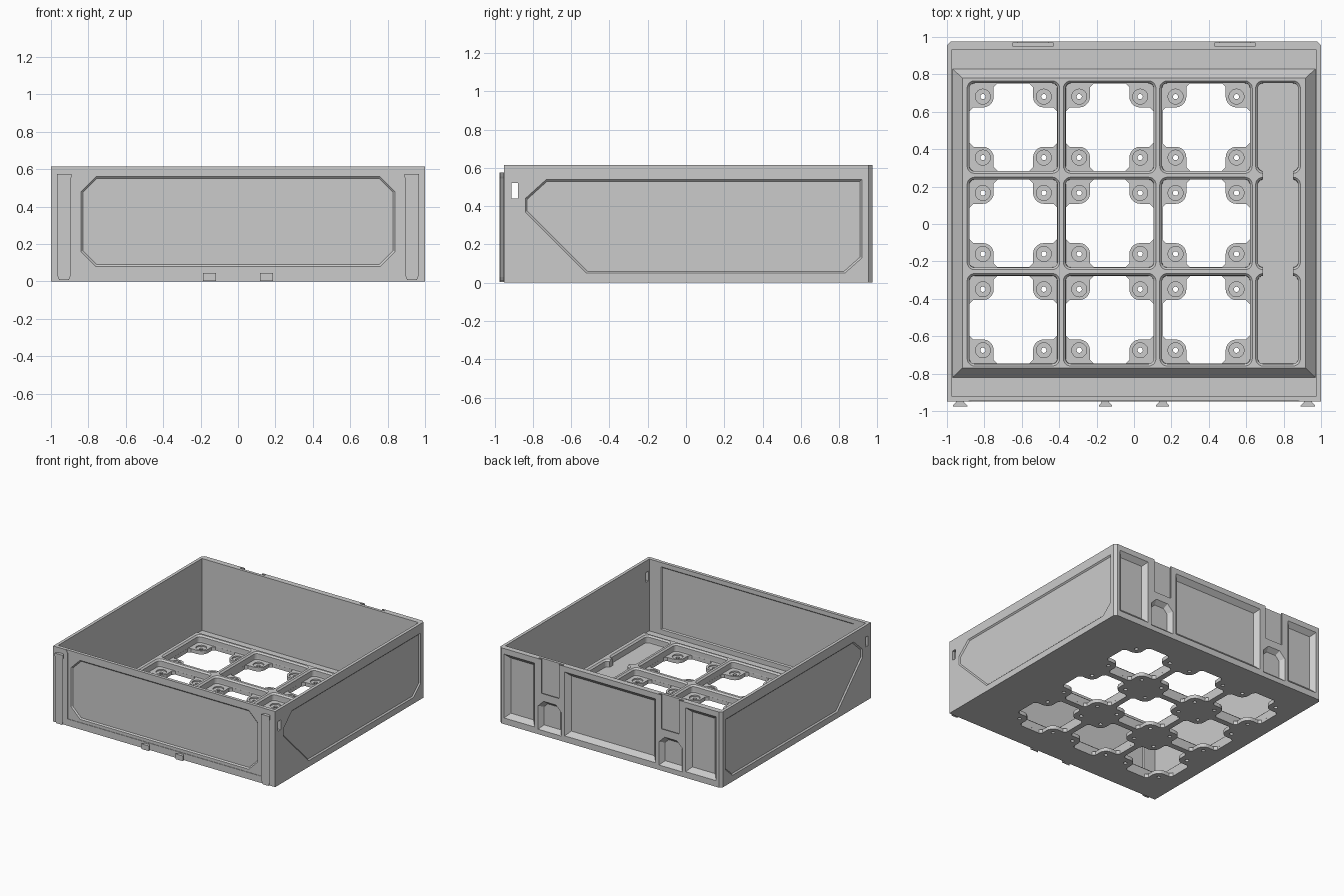
import bpy, bmesh, math

if "Cube" in bpy.data.objects:
    bpy.data.objects.remove(bpy.data.objects["Cube"])

H, FLOOR, DECK = 0.615, 0.03, 0.088
PITCH, CELL = 0.515, 0.2475
AXES = {'x': lambda u, v, d: (d, u, v),
        'y': lambda u, v, d: (u, d, v),
        'z': lambda u, v, d: (u, v, d)}


def loft(name, sections, axis='z'):
    """Closed solid through (outline, depth) sections along an axis."""
    bm = bmesh.new()
    rings = [[bm.verts.new(AXES[axis](u, v, d)) for u, v in pts] for pts, d in sections]
    n = len(rings[0])
    for a, b in zip(rings, rings[1:]):
        for i in range(n):
            j = (i + 1) % n
            bm.faces.new((a[i], a[j], b[j], b[i]))
    bm.faces.new(rings[0][::-1])
    bm.faces.new(rings[-1])
    bmesh.ops.recalc_face_normals(bm, faces=bm.faces)
    me = bpy.data.meshes.new(name)
    bm.to_mesh(me)
    bm.free()
    ob = bpy.data.objects.new(name, me)
    bpy.context.scene.collection.objects.link(ob)
    return ob


def rect(x0, x1, y0, y1, cut=0.0):
    """Rectangle, optionally with cut corners."""
    if not cut:
        return [(x0, y0), (x1, y0), (x1, y1), (x0, y1)]
    c = cut
    return [(x0 + c, y0), (x1 - c, y0), (x1, y0 + c), (x1, y1 - c),
            (x1 - c, y1), (x0 + c, y1), (x0, y1 - c), (x0, y0 + c)]


def rounded(cx, cy, hx, hy, r, seg=5):
    pts = []
    for k, (sx, sy) in enumerate(((1, 1), (-1, 1), (-1, -1), (1, -1))):
        for i in range(seg + 1):
            a = math.pi / 2 * (k + i / seg)
            pts.append((cx + sx * (hx - r) + r * math.cos(a), cy + sy * (hy - r) + r * math.sin(a)))
    return pts


def circle(cx, cy, r, n=24):
    return [(cx + r * math.cos(2 * math.pi * i / n), cy + r * math.sin(2 * math.pi * i / n)) for i in range(n)]


def inset(pts, d):
    """Mitred inset of a counter-clockwise outline."""
    out, n = [], len(pts)
    for i in range(n):
        (ax, ay), (bx, by), (cx, cy) = pts[i - 1], pts[i], pts[(i + 1) % n]
        l1, l2 = math.hypot(bx - ax, by - ay), math.hypot(cx - bx, cy - by)
        n1, n2 = (-(by - ay) / l1, (bx - ax) / l1), (-(cy - by) / l2, (cx - bx) / l2)
        k = d / (1 + n1[0] * n2[0] + n1[1] * n2[1])
        out.append((bx + k * (n1[0] + n2[0]), by + k * (n1[1] + n2[1])))
    return out


def pocket(pts, surface, depth, axis, out, bevel):
    """Bevel-edged pocket cutter entering from side `out` (+1 or -1)."""
    return loft('cutter', [(pts, surface + out * 0.02), (pts, surface),
                           (inset(pts, bevel), surface - out * depth)], axis)


def cut(target, cutters):
    """Subtract a group of disjoint cutters and discard them."""
    bm = bmesh.new()
    for c in cutters:
        bm.from_mesh(c.data)
        bpy.data.objects.remove(c)
    me = bpy.data.meshes.new('cutter')
    bm.to_mesh(me)
    bm.free()
    tool = bpy.data.objects.new('cutter', me)
    tool.hide_render = True
    bpy.context.scene.collection.objects.link(tool)
    mod = target.modifiers.new('cut', 'BOOLEAN')
    mod.operation, mod.solver, mod.object = 'DIFFERENCE', 'EXACT', tool
    bpy.context.view_layer.update()
    dg = bpy.context.evaluated_depsgraph_get()
    result = bpy.data.meshes.new_from_object(target.evaluated_get(dg))
    target.modifiers.clear()
    target.data = result
    bpy.data.objects.remove(tool)


# Outer tray with chamfered rear corners, hollowed out
foot = [(-1, -0.95), (1, -0.95), (1, 0.955), (0.98, 0.975), (-0.98, 0.975), (-1, 0.955)]
tray = loft('tray_body', [(foot, 0), (foot, H)])
inner = rect(-0.975, 0.975, -0.92, 0.93)
cut(tray, [loft('cutter', [(inner, FLOOR), (inner, 1)])])

# Recessed panels on both side walls
side = [(-0.84, 0.37), (-0.52, 0.05), (0.83, 0.05), (0.92, 0.13), (0.92, 0.54), (-0.73, 0.54), (-0.84, 0.44)]
cut(tray, [pocket(side, s, 0.01, 'x', s, 0.01) for s in (1, -1)])

# Front wall: shallow framed step, cut-corner panel, inner recess
step = [(-0.87, 0.055), (0.87, 0.055), (0.87, 0.59), (0.90, 0.64), (-0.90, 0.64), (-0.87, 0.59)]
cut(tray, [loft('cutter', [(step, -1), (step, -0.946)], 'y')])
cut(tray, [pocket(rect(-0.84, 0.84, 0.08, 0.56, 0.08), -0.946, 0.009, 'y', -1, 0.01)])
cut(tray, [pocket(rect(-0.87, 0.87, 0.07, 0.58), -0.92, 0.008, 'y', 1, 0.008)])

# Latch slots through the side walls near the front corners
slot = rect(-0.912, -0.878, 0.44, 0.52)
cut(tray, [loft('cutter', [(slot, s * 0.95), (slot, s * 1.05)], 'x') for s in (1, -1)])

# Rear wall pockets and hanger slots
rear = [pocket(rect(-0.41, 0.41, 0.05, 0.57), 0.975, 0.035, 'y', 1, 0.035)]
for s in (1, -1):
    def span(a, b):
        return sorted((s * a, s * b))
    rear.append(pocket(rect(*span(0.68, 0.955), 0.05, 0.57), 0.975, 0.035, 'y', 1, 0.035))
    a, b = span(0.44, 0.65)
    arch = [(a, 0.04), (b, 0.04), (b, 0.23), (b - 0.05, 0.28), (a + 0.05, 0.28), (a, 0.23)]
    rear.append(pocket(arch, 0.975, 0.035, 'y', 1, 0.03))
    narrow, wide = rect(*span(0.46, 0.62), 0.34, 0.7), rect(*span(0.43, 0.65), 0.33, 0.7)
    rear.append(loft('cutter', [(narrow, 1.0), (narrow, 0.968), (wide, 0.968), (wide, 0.953)], 'y'))
cut(tray, rear)

# Floor openings (cross shaped) and stepped screw holes under every cell
cells = [(-0.645 + PITCH * i, 0.003 + PITCH * (j - 1)) for i in range(3) for j in range(3)]
arc = [(0.163 - 0.058 * math.cos(t), 0.163 - 0.058 * math.sin(t))
       for t in [math.pi / 2 * (1 - i / 5) for i in range(6)]]
quad = [(0.234, 0.085), (0.214, 0.105)] + arc + [(0.105, 0.214), (0.085, 0.234)]
cross = []
for k in range(4):
    c, s = round(math.cos(k * math.pi / 2)), round(math.sin(k * math.pi / 2))
    cross += [(c * x - s * y, s * x + c * y) for x, y in quad]
holes = []
for cx, cy in cells:
    pts = [(cx + x, cy + y) for x, y in cross]
    holes.append(loft('cutter', [(pts, -0.05), (pts, 0.06)]))
    for sx in (-1, 1):
        for sy in (-1, 1):
            px, py = cx + sx * 0.163, cy + sy * 0.163
            big, small = circle(px, py, 0.04), circle(px, py, 0.014)
            holes.append(loft('cutter', [(small, -0.05), (small, 0.02), (big, 0.02), (big, 0.06)]))
cut(tray, holes)

# Raised grid frame with sloped outer sides
base, top = rect(-0.97, 0.97, -0.82, 0.83), rect(-0.918, 0.918, -0.77, 0.78)
grid = loft('grid_frame', [(base, 0.02), (base, FLOOR), (top, DECK)])
wells = []


def well(cx, cy, hx, hy):
    ring = [rounded(cx, cy, hx - d, hy - d, 0.04 - d) for d in (0, 0.012, 0.012, 0.015)]
    wells.append(loft('cutter', [(ring[0], DECK + 0.02), (ring[0], DECK), (ring[1], DECK - 0.012),
                                 (ring[2], 0.042), (ring[3], 0.0)]))


for cx, cy in cells:
    well(cx, cy, CELL, CELL)
for j in (-1, 0, 1):
    well(0.77, 0.003 + j * PITCH, 0.12, CELL)
cut(grid, wells)

# Gaps that join the narrow wells of the right-hand column
cut(grid, [loft('cutter', [(rect(0.69, 0.85, y - 0.03, y + 0.03), z) for z in (0.0, 0.2)])
           for y in (0.003 + PITCH / 2, 0.003 - PITCH / 2)])


# Dovetail rails at the front corners and two small feet at the bottom edge
def dovetail(c, k=1.0):
    return [(c - 0.02 * k, -0.942), (c + 0.02 * k, -0.942), (c + 0.02 * k, -0.953),
            (c + 0.035 * k, -0.97), (c + 0.035 * k, -0.975),
            (c - 0.035 * k, -0.975), (c - 0.035 * k, -0.97), (c - 0.02 * k, -0.953)]


for side_name, s in (('left', -1), ('right', 1)):
    c = s * 0.93
    loft('rail_' + side_name, [(dovetail(c, 0.75), 0.008), (dovetail(c), 0.03), (dovetail(c), 0.545),
                               (dovetail(c, 1.1), 0.555), (dovetail(c, 1.1), 0.575)])
    loft('lower_tab_' + side_name, [(dovetail(s * 0.153), 0.003), (dovetail(s * 0.153), 0.045)])
